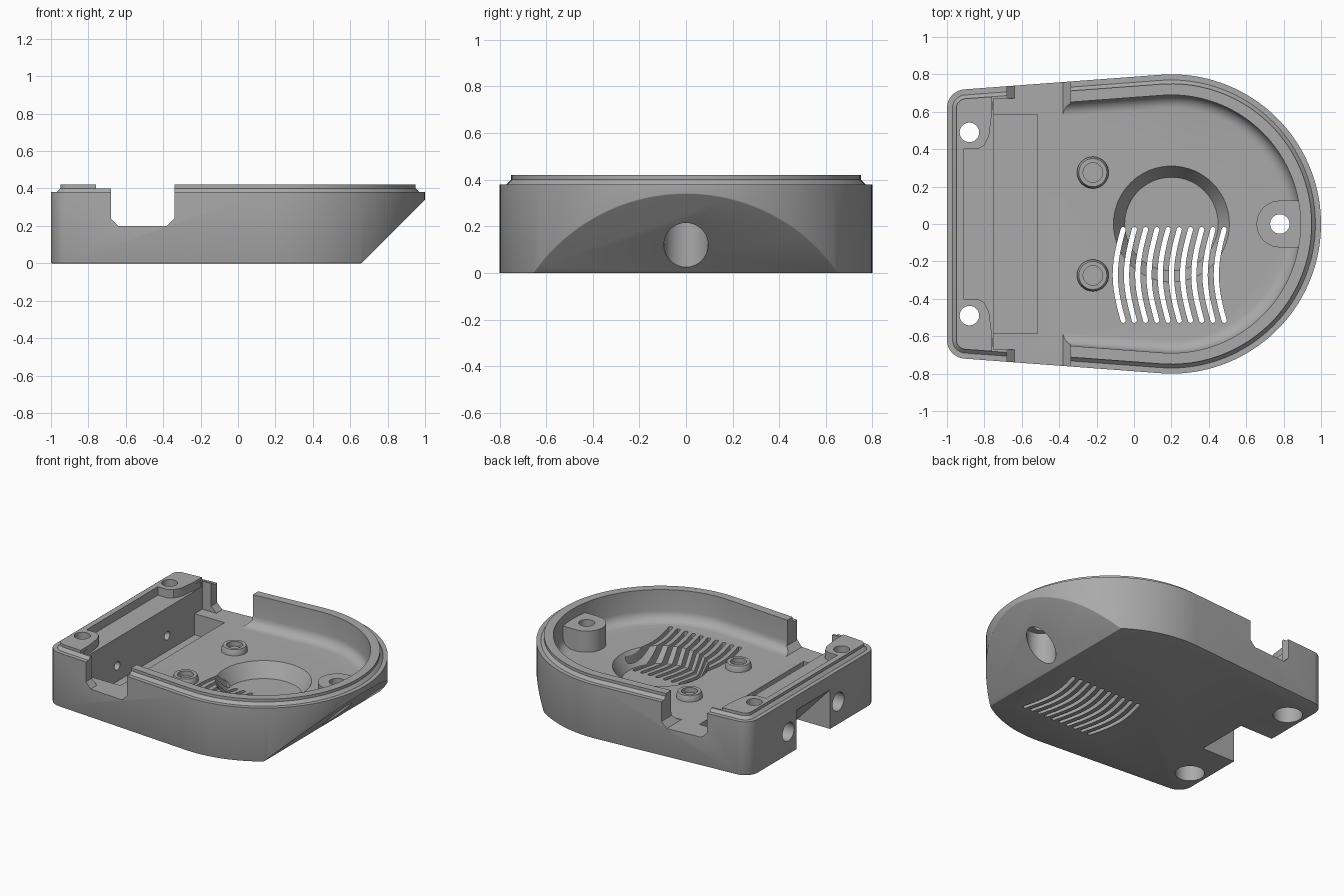
import bpy, bmesh, math
from mathutils import Vector

if "Cube" in bpy.data.objects:
    bpy.data.objects.remove(bpy.data.objects["Cube"])

grey = bpy.data.materials.new("plain grey")
grey.diffuse_color = (0.4, 0.4, 0.4, 1)
grey.use_nodes = True
grey.node_tree.nodes["Principled BSDF"].inputs["Base Color"].default_value = grey.diffuse_color


def loft(name, loops):
    """Closed solid skinned through equal-length point loops."""
    bm = bmesh.new()
    rings = [[bm.verts.new(p) for p in loop] for loop in loops]
    n = len(rings[0])
    for a, b in zip(rings, rings[1:]):
        for i in range(n):
            j = (i + 1) % n
            bm.faces.new((a[i], a[j], b[j], b[i]))
    bm.faces.new(rings[0][::-1])
    bm.faces.new(rings[-1])
    bmesh.ops.recalc_face_normals(bm, faces=bm.faces)
    me = bpy.data.meshes.new(name)
    bm.to_mesh(me)
    bm.free()
    ob = bpy.data.objects.new(name, me)
    bpy.context.collection.objects.link(ob)
    me.materials.append(grey)
    return ob


def prism(name, pts, z0, z1):
    return loft(name, [[(x, y, z) for x, y in pts] for z in (z0, z1)])


def box(name, x0, x1, y0, y1, z0, z1):
    return prism(name, [(x0, y0), (x1, y0), (x1, y1), (x0, y1)], z0, z1)


def side_prism(name, pts, y0, y1):
    return loft(name, [[(x, y, z) for x, z in pts] for y in (y0, y1)])


def lathe(name, x, y, profile, n=40):
    return loft(name, [[(x + r * math.cos(2 * math.pi * i / n),
                         y + r * math.sin(2 * math.pi * i / n), z)
                        for i in range(n)] for r, z in profile])


def x_lathe(name, y, z, profile, n=32):
    return loft(name, [[(x, y + r * math.cos(2 * math.pi * i / n),
                         z + r * math.sin(2 * math.pi * i / n))
                        for i in range(n)] for r, x in profile])


def boolean(ob, tool, op='DIFFERENCE'):
    m = ob.modifiers.new("cut", 'BOOLEAN')
    m.operation, m.solver, m.object = op, 'EXACT', tool
    bpy.context.view_layer.objects.active = ob
    bpy.ops.object.modifier_apply(modifier=m.name)
    bpy.data.objects.remove(tool)


# Plan outline: a big nose circle joined by tangents to two small back corners
NOSE, R = 0.2, 0.8
CX, CY, CR = -0.9, 0.62, 0.1
v = Vector((CX - NOSE, CY))
THETA = math.atan2(v.y, v.x) - math.acos((R - CR) / v.length)


def arc(cx, cy, r, a0, a1, n):
    return [(cx + r * math.cos(a0 + (a1 - a0) * i / n),
             cy + r * math.sin(a0 + (a1 - a0) * i / n)) for i in range(n + 1)]


def outline(d):
    corner = arc(CX, CY, CR - d, THETA, math.pi, 8)
    return (arc(NOSE, 0, R - d, -THETA, THETA, 72) + corner +
            [(x, -y) for x, y in reversed(corner)])


def cavity_outline(d, x=-0.75):
    r = R - d
    y = (r - math.cos(THETA) * (x - NOSE)) / math.sin(THETA)
    return arc(NOSE, 0, r, -THETA, THETA, 72) + [(x, y), (x, -y)]


# Outer body with sloped nose and softened lower edges
body = prism("enclosure_base", outline(0), 0, 0.38)
bm = bmesh.new()
bm.from_mesh(body.data)
slope = Vector((1, 0, -1)).normalized()
cut = bmesh.ops.bisect_plane(bm, geom=bm.verts[:] + bm.edges[:] + bm.faces[:],
                             plane_co=(0.66, 0, 0), plane_no=slope, clear_outer=True)
rim = [e for e in cut['geom_cut'] if isinstance(e, bmesh.types.BMEdge)]
bmesh.ops.contextual_create(bm, geom=rim)
bmesh.ops.recalc_face_normals(bm, faces=bm.faces)
bm.normal_update()
flat = [f for f in bm.faces if f.normal.z < -0.6]
edges = list({e for f in flat for e in f.edges})
bmesh.ops.bevel(bm, geom=edges, offset=0.02, segments=2, profile=0.5,
                affect='EDGES', clamp_overlap=True)
bm.to_mesh(body.data)
bm.free()

# Stepped lip around the top
lip = loft("lip", [[(x, y, z) for x, y in outline(d)] for d, z in
                   ((0.03, 0.33), (0.03, 0.38), (0.05, 0.4), (0.05, 0.42))])
boolean(body, lip, 'UNION')

# Main cavity with filleted floor, leaving a screw boss at the nose
fillet = [(0.18 - 0.07 * math.sin(a), 0.27 - 0.07 * math.cos(a))
          for a in [math.pi / 2 * i / 6 for i in range(7)]]
cavity = loft("cavity", [[(x, y, z) for x, y in cavity_outline(d)]
                         for d, z in fillet + [(0.11, 0.6)]])
boss = arc(0.78, 0, 0.125, math.pi / 2, 1.5 * math.pi, 20) + [(1.1, -0.125), (1.1, 0.125)]
boolean(cavity, prism("boss", boss, 0.1, 0.35))
boolean(body, cavity)

# Side openings, thin posts and their lower tops
boolean(body, box("post_space", -0.75, -0.6, -0.67, 0.67, 0.2, 0.6))
boolean(body, side_prism("side_opening", [(-0.68, 0.6), (-0.68, 0.24), (-0.64, 0.2),
                                          (-0.38, 0.2), (-0.34, 0.24), (-0.34, 0.6)], -1, 1))
boolean(body, box("post_top", -0.76, -0.6, -1, 1, 0.4, 0.6))

# Lowered ledge between the rear screw pads
half = [(-0.91, 0.4), (-0.84, 0.4), (-0.80, 0.42), (-0.775, 0.47),
        (-0.765, 0.55), (-0.752, 0.66), (-0.73, 0.66)]
boolean(body, prism("ledge", half + [(x, -y) for x, y in reversed(half)], 0.36, 0.6))

# Sunken tray, round recess and rear wedge notch
boolean(body, box("tray", -0.752, -0.515, -0.585, 0.585, 0.05, 0.3))
boolean(body, lathe("round_recess", NOSE, 0, ((0.25, 0.1), (0.31, 0.2), (0.31, 0.3)), 64))
boolean(body, side_prism("rear_notch", [(-0.74, -0.01), (-0.74, 0), (-1.02, 0.3),
                                        (-1.02, -0.01)], -0.19, 0.19))

# Counterbored screw holes: nose, rear corners and through the rear wall
for x, y in ((0.78, 0), (-0.88, 0.49), (-0.88, -0.49)):
    boolean(body, lathe("screw_hole", x, y, ((0.095, -0.1), (0.095, 0.26),
                                             (0.052, 0.26), (0.052, 0.6))))
for y in (-0.28, 0.28):
    boolean(body, x_lathe("wall_hole", y, 0.16, ((0.065, -1.1), (0.065, -0.9),
                                                 (0.03, -0.9), (0.03, -0.7))))

# Row of bowed vent slots
W = 0.014
for k in range(10):
    path = []
    for i in range(13):
        t = i / 12
        path.append((-0.058 + 0.06 * k - 0.042 * math.sin(math.pi * t), -0.03 - 0.485 * t))
    (xa, ya), (xb, yb) = path[0], path[-1]
    pts = ([(x + W, y) for x, y in reversed(path)] + arc(xa, ya, W, 0, math.pi, 6)[1:-1] +
           [(x - W, y) for x, y in path] + arc(xb, yb, W, math.pi, 2 * math.pi, 6)[1:-1])
    boolean(body, prism("slot", pts, -0.1, 0.5))

# Two hollow standoffs on the floor
parts = [body]
for y, side in ((0.275, "back"), (-0.275, "front")):
    parts.append(lathe("standoff_" + side, -0.22, y, (
        (0.085, 0.19), (0.085, 0.215), (0.075, 0.24), (0.052, 0.24), (0.052, 0.205))))

# Smooth curves, crisp edges
for ob in parts:
    bpy.ops.object.select_all(action='DESELECT')
    ob.select_set(True)
    bpy.context.view_layer.objects.active = ob
    bpy.ops.object.shade_smooth_by_angle(angle=math.radians(30))
